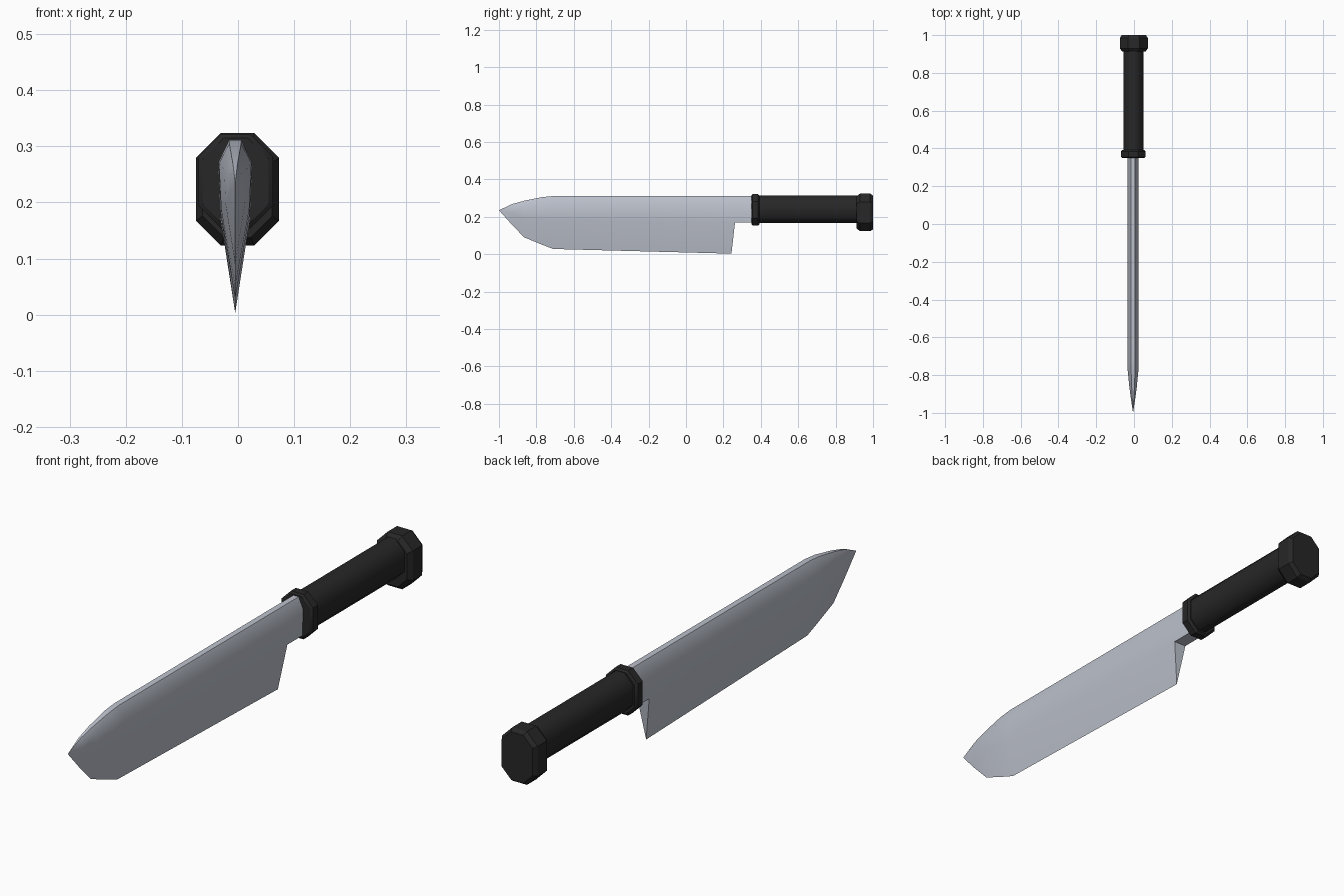
import bpy, bmesh, math

if "Cube" in bpy.data.objects:
    bpy.data.objects.remove(bpy.data.objects["Cube"])


def material(name, rgb):
    m = bpy.data.materials.new(name)
    m.diffuse_color = (*rgb, 1.0)
    m.use_nodes = True
    m.node_tree.nodes["Principled BSDF"].inputs["Base Color"].default_value = m.diffuse_color
    return m


steel = material("steel", (0.50, 0.53, 0.60))
black = material("black_grip", (0.02, 0.02, 0.02))


def finish(name, bm, mat, angle):
    """Fix normals, shade smooth below the angle, and link the object."""
    bmesh.ops.recalc_face_normals(bm, faces=bm.faces[:])
    for f in bm.faces:
        f.smooth = True
    for e in bm.edges:
        e.smooth = e.calc_face_angle(0) < math.radians(angle)
    me = bpy.data.meshes.new(name)
    bm.to_mesh(me)
    bm.free()
    me.materials.append(mat)
    ob = bpy.data.objects.new(name, me)
    bpy.context.collection.objects.link(ob)


def octagon_loft(name, cx, cz, stations, mat, angle):
    """Loft tall octagons along y; each station is y, half width, half height, chamfer."""
    bm = bmesh.new()
    rings = []
    for y, w, h, c in stations:
        pts = [(w, h - c), (w - c, h), (c - w, h), (-w, h - c),
               (-w, c - h), (c - w, -h), (w - c, -h), (w, c - h)]
        rings.append([bm.verts.new((cx + x, y, cz + z)) for x, z in pts])
    for a, b in zip(rings, rings[1:]):
        for i in range(8):
            j = (i + 1) % 8
            bm.faces.new((a[i], a[j], b[j], b[i]))
    bm.faces.new(rings[0])
    bm.faces.new(rings[-1])
    finish(name, bm, mat, angle)


# Handle parts
octagon_loft("guard", -0.004, 0.2375,
             [(0.35, 0.058, 0.077, 0.036), (0.356, 0.066, 0.084, 0.04),
              (0.385, 0.066, 0.084, 0.04), (0.392, 0.058, 0.077, 0.036)], black, 30)
octagon_loft("grip", -0.002, 0.24,
             [(0.385, 0.053, 0.073, 0.036), (0.92, 0.053, 0.073, 0.036)], black, 50)
octagon_loft("pommel", -0.001, 0.2235,
             [(0.912, 0.062, 0.086, 0.038), (0.93, 0.074, 0.1, 0.044),
              (0.985, 0.074, 0.1, 0.044), (1.0, 0.064, 0.09, 0.039)], black, 30)

# Blade: stations of y, edge z, spine z, width factor
CX = -0.005
bm = bmesh.new()
rings = []
for y, z0, z1, k in [(-0.93, 0.157, 0.268, 0.36), (-0.865, 0.09, 0.286, 0.65),
                     (-0.77, 0.051, 0.305, 0.96), (-0.71, 0.028, 0.311, 1.0),
                     (0.262, 0.003, 0.311, 1.0)]:
    h = z1 - z0
    heel = y > 0
    half = [(0.026 * k, z0 + h * 0.54), (0.03 * k, z0 + h * 0.86), (0.011 * k, z1)]
    pts = [(0, z0)] + half + [(-x, z) for x, z in reversed(half)]
    rings.append([bm.verts.new((CX + x, 0.243 if heel and i == 0 else y, z))
                  for i, (x, z) in enumerate(pts)])
for a, b in zip(rings, rings[1:]):
    for i in range(7):
        j = (i + 1) % 7
        bm.faces.new((a[i], a[j], b[j], b[i]))

# Blade tip
tip = bm.verts.new((CX, -1.0, 0.235))
for i in range(7):
    bm.faces.new((rings[0][i], rings[0][(i + 1) % 7], tip))

# Heel face and the tang that runs into the guard
heel = rings[-1]
bm.faces.new((heel[0], heel[1], heel[6]))
tang = [bm.verts.new((v.co.x, 0.37, v.co.z)) for v in heel[1:]]
for i in range(6):
    j = (i + 1) % 6
    bm.faces.new((heel[1 + i], heel[1 + j], tang[j], tang[i]))
bm.faces.new(tang)
finish("blade", bm, steel, 40)
